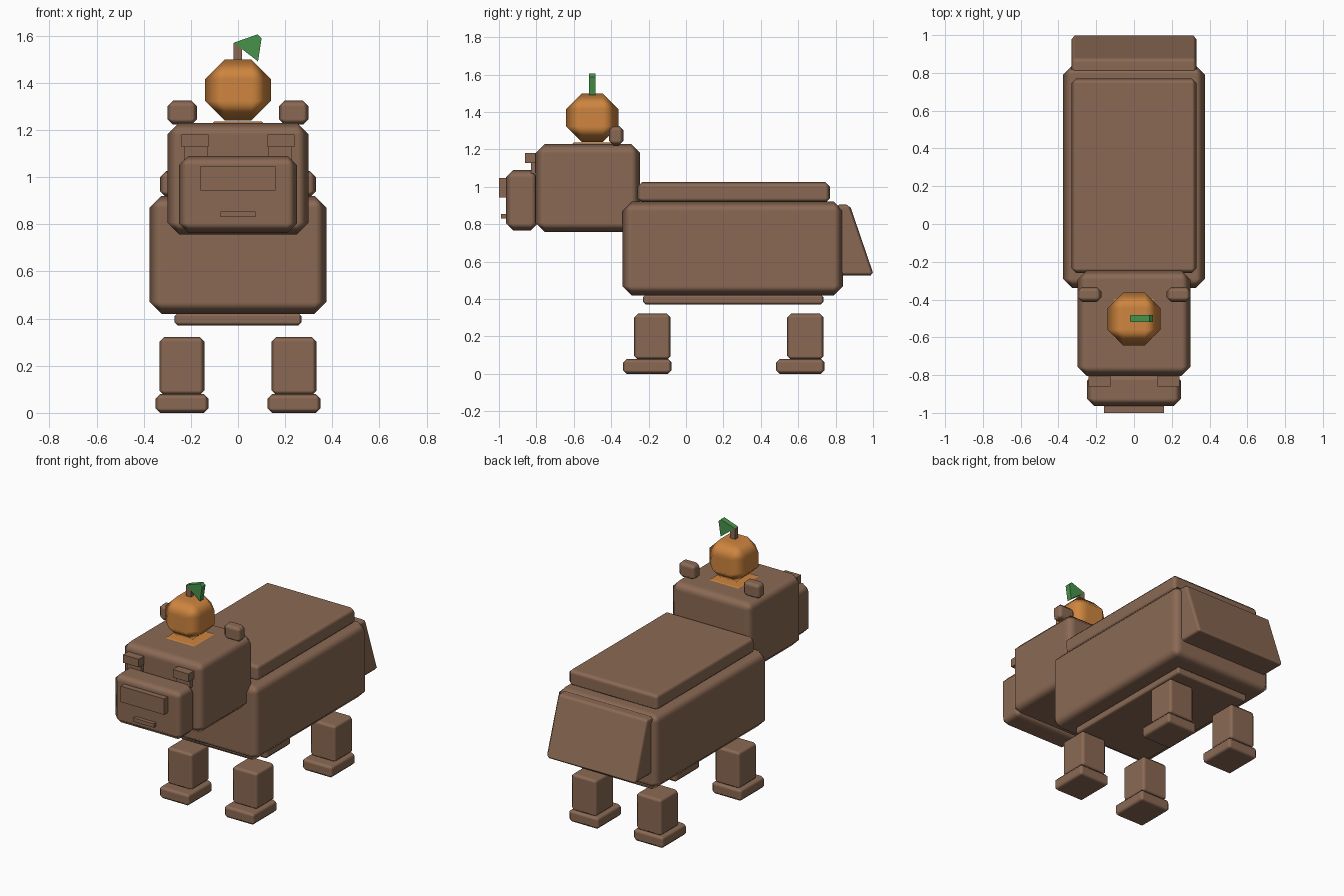
import bpy, bmesh

if "Cube" in bpy.data.objects:
    bpy.data.objects.remove(bpy.data.objects["Cube"])


def material(name, rgb):
    m = bpy.data.materials.new(name)
    m.diffuse_color = (*rgb, 1)
    m.use_nodes = True
    m.node_tree.nodes["Principled BSDF"].inputs["Base Color"].default_value = m.diffuse_color
    return m


BROWN = material("fur_brown", (0.255, 0.141, 0.088))
ORANGE = material("fruit_orange", (0.62, 0.235, 0.05))
GREEN = material("leaf_green", (0.062, 0.29, 0.07))


def finish(name, bm, mat, bevel):
    """Turn a bmesh into an object, with softly shaded chamfers if wanted."""
    bmesh.ops.recalc_face_normals(bm, faces=bm.faces)
    mesh = bpy.data.meshes.new(name)
    bm.to_mesh(mesh)
    bm.free()
    mesh.materials.append(mat)
    ob = bpy.data.objects.new(name, mesh)
    bpy.context.collection.objects.link(ob)
    if bevel:
        for p in mesh.polygons:
            p.use_smooth = True
        mod = ob.modifiers.new("chamfer", 'BEVEL')
        mod.width = bevel
        mod.segments = 1
        mod.limit_method = 'NONE'
        mod.harden_normals = True
    return ob


def box(name, x, y, z, bevel=0.0, mat=BROWN):
    """Box given by its (min, max) range on each axis."""
    bm = bmesh.new()
    bmesh.ops.create_cube(bm, size=1)
    for v in bm.verts:
        v.co = [r[0] if c < 0 else r[1] for c, r in zip(v.co, (x, y, z))]
    return finish(name, bm, mat, bevel)


def prism(name, points, offset, bevel=0.0, mat=BROWN):
    """Extrude a polygon of 3D points along an offset vector."""
    bm = bmesh.new()
    face = bm.faces.new([bm.verts.new(p) for p in points])
    ext = bmesh.ops.extrude_face_region(bm, geom=[face], use_keep_orig=True)
    verts = [g for g in ext["geom"] if isinstance(g, bmesh.types.BMVert)]
    bmesh.ops.translate(bm, verts=verts, vec=offset)
    return finish(name, bm, mat, bevel)


# Torso
box("body", (-0.375, 0.375), (-0.34, 0.84), (0.42, 0.92), 0.05)
box("back_pad", (-0.33, 0.33), (-0.26, 0.77), (0.915, 1.025), 0.025)
box("belly_pad", (-0.27, 0.27), (-0.23, 0.735), (0.37, 0.425), 0.015)
rump = [(0.80, 0.905), (0.875, 0.905), (1.005, 0.525), (0.80, 0.525)]
prism("rump", [(-0.33, y, z) for y, z in rump], (0.66, 0, 0), 0.018)

# Head and muzzle
box("head", (-0.30, 0.30), (-0.805, -0.245), (0.757, 1.23), 0.05)
box("snout", (-0.25, 0.25), (-0.963, -0.79), (0.765, 1.09), 0.04)
box("nose", (-0.16, 0.16), (-1.0, -0.955), (0.942, 1.047))
box("mouth", (-0.075, 0.075), (-0.988, -0.955), (0.83, 0.855))

# Paired parts
for side, s in (("left", -1), ("right", 1)):
    def span(a, b):
        return tuple(sorted((s * a, s * b)))

    box(f"{side}_eyelid", span(0.125, 0.24), (-0.86, -0.79), (1.127, 1.18))
    box(f"{side}_eye", span(0.13, 0.23), (-0.83, -0.79), (1.07, 1.127))
    box(f"{side}_ear", span(0.173, 0.30), (-0.413, -0.333), (1.222, 1.325), 0.025)
    for end, y in (("front", -0.277), ("back", 0.541)):
        box(f"{end}_{side}_leg", span(0.143, 0.333), (y, y + 0.195), (0.075, 0.322), 0.02)
        box(f"{end}_{side}_foot", span(0.125, 0.35), (y - 0.06, y + 0.2), (0.0, 0.08), 0.02)

# Fruit balanced on the head
box("fruit_base", (-0.115, 0.115), (-0.617, -0.387), (1.2, 1.236), 0.015, ORANGE)
box("fruit", (-0.14, 0.14), (-0.642, -0.362), (1.24, 1.498), 0.083, ORANGE)
box("stem", (-0.02, 0.018), (-0.517, -0.485), (1.48, 1.568))
leaf = [(-0.018, 1.57), (0.083, 1.605), (0.1, 1.588), (0.085, 1.49)]
prism("leaf", [(x, -0.519, z) for x, z in leaf], (0, 0.036, 0), 0, GREEN)
